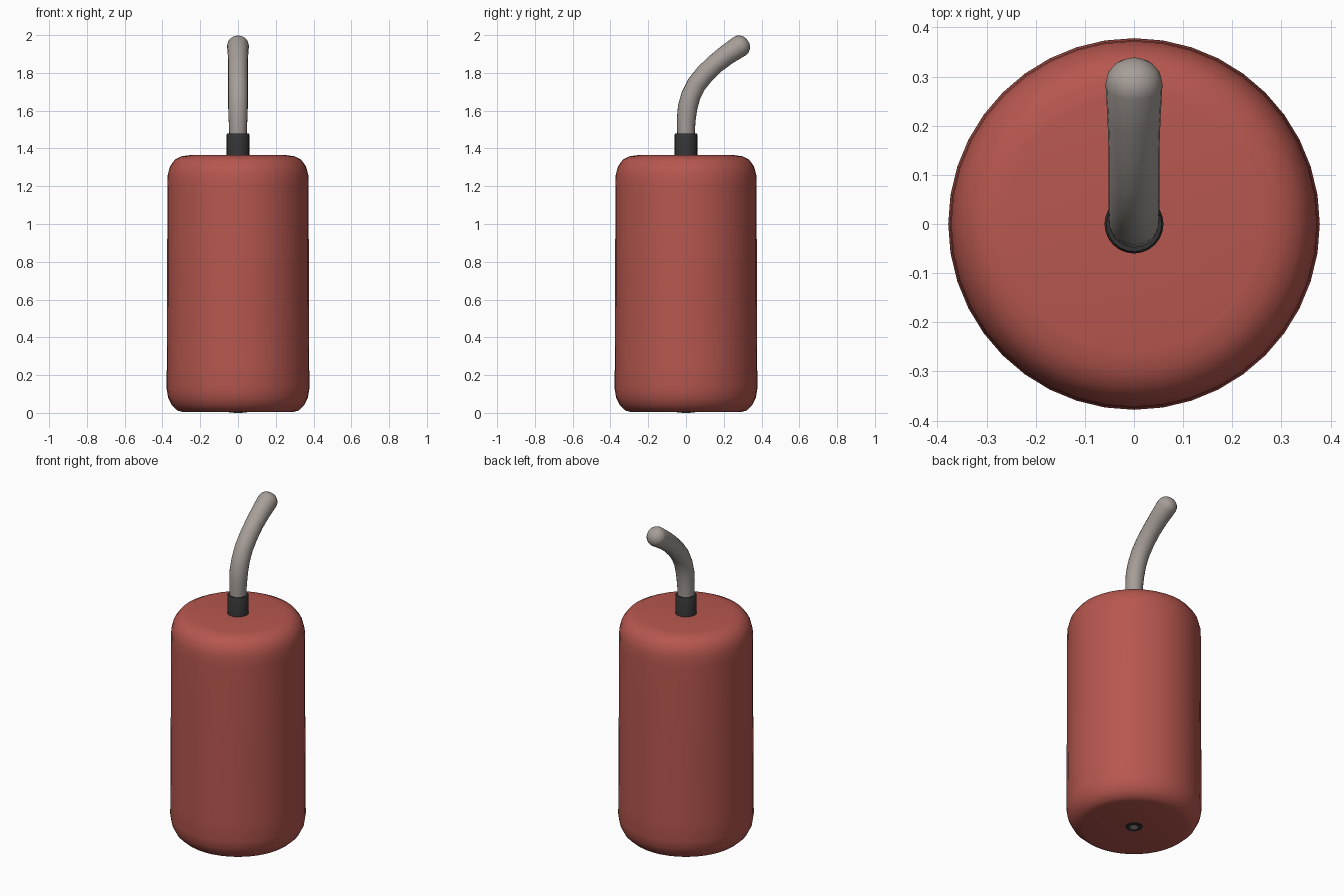
import bpy, bmesh, math
from mathutils import Vector

if "Cube" in bpy.data.objects:
    bpy.data.objects.remove(bpy.data.objects["Cube"])


def material(name, rgb):
    m = bpy.data.materials.new(name)
    m.diffuse_color = (*rgb, 1)
    m.use_nodes = True
    m.node_tree.nodes["Principled BSDF"].inputs["Base Color"].default_value = m.diffuse_color
    return m


RED = material("red_casing", (0.47, 0.095, 0.077))
GREY = material("warm_grey_fuse", (0.38, 0.34, 0.315))
DARK = material("dark_collar", (0.035, 0.034, 0.034))


def sweep(name, stations, mat, sides, angle=40):
    """Skin rings given as (y, z, radius, tilt); tilt is the lean from z towards +y."""
    bm = bmesh.new()
    rings = []
    for y, z, r, tilt in stations:
        side = Vector((0, math.cos(tilt), -math.sin(tilt)))
        ring = []
        for i in range(sides):
            a = 2 * math.pi * i / sides
            p = Vector((r * math.cos(a), y, z)) + side * r * math.sin(a)
            ring.append(bm.verts.new(p))
        rings.append(ring)
    for a, b in zip(rings, rings[1:]):
        for i in range(sides):
            j = (i + 1) % sides
            bm.faces.new((a[i], a[j], b[j], b[i]))
    bm.faces.new(rings[0][::-1])
    bm.faces.new(rings[-1])
    bmesh.ops.recalc_face_normals(bm, faces=bm.faces)
    mesh = bpy.data.meshes.new(name)
    bm.to_mesh(mesh)
    bm.free()
    mesh.materials.append(mat)
    ob = bpy.data.objects.new(name, mesh)
    bpy.context.collection.objects.link(ob)
    bpy.ops.object.select_all(action='DESELECT')
    ob.select_set(True)
    bpy.context.view_layer.objects.active = ob
    bpy.ops.object.shade_smooth_by_angle(angle=math.radians(angle))
    return ob


def lathe(name, profile, mat, sides, angle=40):
    return sweep(name, [(0, z, r, 0) for r, z in profile], mat, sides, angle)


# Casing: a fat cylinder with rounded rims
casing = [(0.05, 0.004), (0.29, 0.004), (0.32, 0.012), (0.35, 0.04), (0.37, 0.08), (0.378, 0.13),
          (0.377, 0.25), (0.375, 0.7), (0.374, 1.2), (0.372, 1.26), (0.36, 1.305),
          (0.335, 1.34), (0.30, 1.358), (0.26, 1.364), (0.06, 1.366)]
lathe("casing", casing, RED, 40)

# Collar that holds the fuse
lathe("collar", [(0.06, 1.34), (0.06, 1.474), (0.056, 1.48), (0.046, 1.48), (0.046, 1.465)], DARK, 24)

# Fuse plug visible in the underside
lathe("bottom_ring", [(0.047, 0.001), (0.047, 0.008)], DARK, 20)
lathe("bottom_core", [(0.023, 0.0), (0.023, 0.006)], GREY, 16)

# Bent fuse with a rounded tip
path = [(0, 1.44), (0, 1.5), (0.002, 1.56), (0.009, 1.62), (0.026, 1.68), (0.056, 1.74),
        (0.10, 1.795), (0.155, 1.848), (0.215, 1.895), (0.285, 1.942)]
radii = [0.046, 0.047, 0.05] + [0.052] * 5 + [0.054, 0.058]
stations = []
for i, ((y, z), r) in enumerate(zip(path, radii)):
    y0, z0 = path[max(i - 1, 0)]
    y1, z1 = path[min(i + 1, len(path) - 1)]
    stations.append((y, z, r, math.atan2(y1 - y0, z1 - z0)))
y, z, r, tilt = stations[-1]
for deg in (20, 40, 60, 78):
    a = math.radians(deg)
    d = 0.9 * r * math.sin(a)
    stations.append((y + d * math.sin(tilt), z + d * math.cos(tilt), r * math.cos(a), tilt))
sweep("fuse", stations, GREY, 20, 60)
